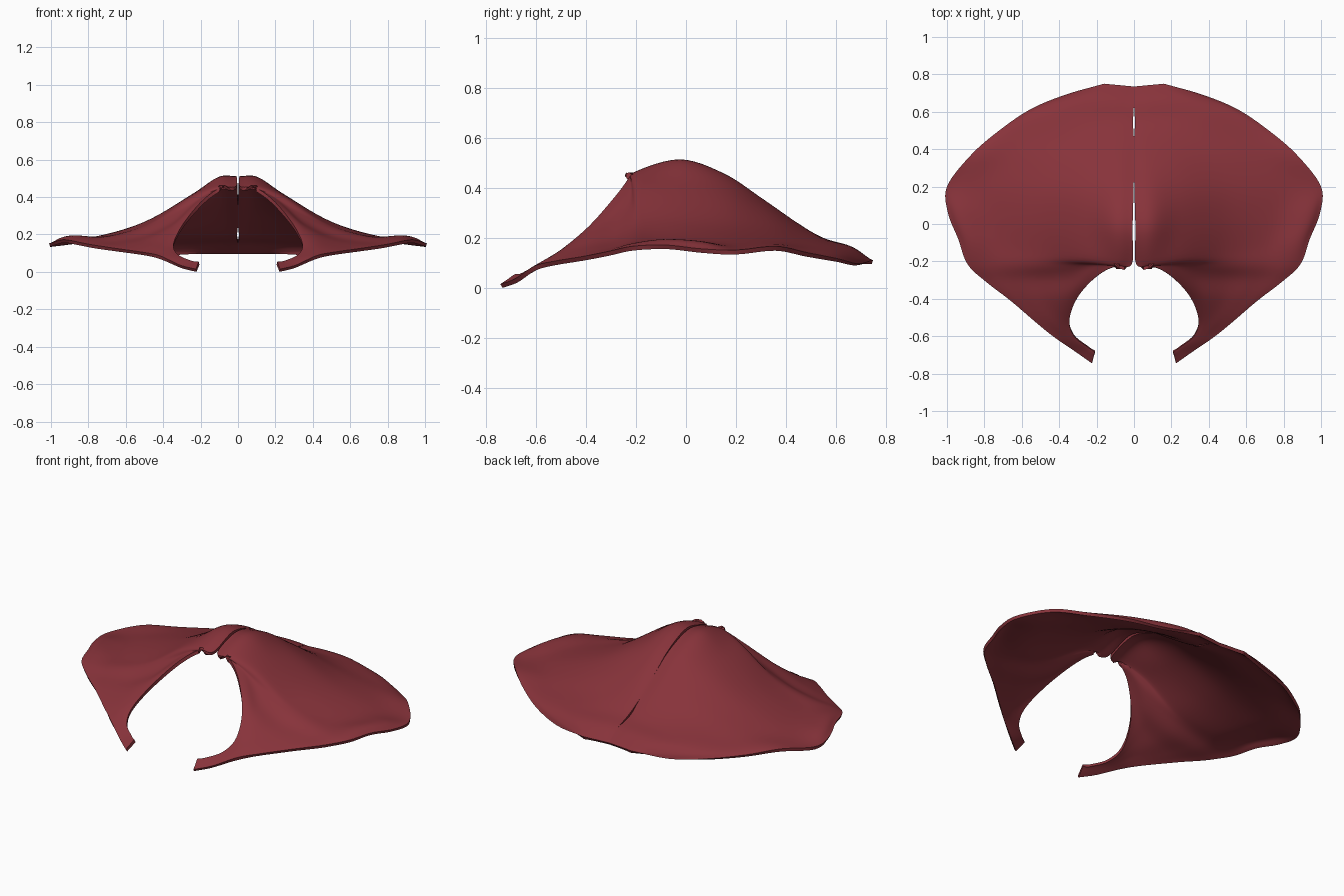
import bpy
from mathutils import Vector

cube = bpy.data.objects.get("Cube")
if cube:
    bpy.data.objects.remove(cube, do_unlink=True)

# Ribs of the left half, from the front tip round to the back:
# inner edge (neckline, then centre seam) and outer edge (hem)
RIB_ENDS = [
    ((.21, -.685, .058), (.225, -.745, .018)),
    ((.245, -.66, .062), (.31, -.685, .04)),
    ((.32, -.60, .095), (.42, -.61, .09)),
    ((.345, -.51, .15), (.52, -.53, .11)),
    ((.30, -.39, .25), (.66, -.41, .13)),
    ((.20, -.28, .375), (.79, -.31, .15)),
    ((.10, -.225, .45), (.89, -.215, .17)),
    ((.012, -.215, .46), (.94, -.08, .175)),
    ((.008, -.03, .515), (.995, .06, .16)),
    ((.003, .15, .46), (1.0, .20, .155)),
    ((0, .30, .36), (.88, .36, .17)),
    ((0, .44, .265), (.74, .485, .145)),
    ((.005, .54, .205), (.56, .61, .12)),
    ((0, .65, .17), (.37, .69, .10)),
    ((0, .735, .115), (.16, .75, .115)),
]
# Surface height along each rib at the inner stations of U
U = [0, .1, .25, .5, .75, .93, 1]
HEIGHTS = [
    (.055, .049, .038, .028, .021),
    (.061, .058, .052, .046, .042),
    (.095, .095, .094, .092, .09),
    (.149, .146, .137, .124, .114),
    (.238, .215, .175, .15, .136),
    (.335, .27, .20, .167, .155),
    (.41, .335, .24, .19, .18),
    (.465, .41, .265, .195, .198),
    (.51, .412, .27, .195, .19),
    (.455, .385, .262, .192, .165),
    (.36, .325, .245, .192, .177),
    (.265, .25, .213, .18, .16),
    (.205, .20, .188, .17, .145),
    (.17, .17, .165, .152, .125),
    (.115, .115, .115, .115, .115),
]
STEPS = 6


def spline(points):
    """Catmull-Rom curve through the points, STEPS samples per span."""
    p = [2 * points[0] - points[1]] + points + [2 * points[-1] - points[-2]]
    out = []
    for i in range(1, len(p) - 2):
        a, b, c, d = p[i - 1:i + 3]
        for k in range(STEPS):
            t = k / STEPS
            out.append(.5 * (2 * b + (c - a) * t + (2 * a - 5 * b + 4 * c - d) * t * t
                             + (3 * b - a - 3 * c + d) * t ** 3))
    return out + [points[-1]]


# Control ribs, splined across and then along
ribs = []
for (a, b), mids in zip(RIB_ENDS, HEIGHTS):
    a, b = Vector(a), Vector(b)
    rib = []
    for u, z in zip(U, (a.z, *mids, b.z)):
        q = a.lerp(b, u)
        q.z = z
        rib.append(q)
    ribs.append(spline(rib))
columns = [spline(list(col)) for col in zip(*ribs)]
for q in columns[0]:
    q.x = max(q.x, 0)

# Half shell
rows, cols = len(columns[0]), len(columns)
verts = [columns[c][r] for r in range(rows) for c in range(cols)]
faces = [(r * cols + c, r * cols + c + 1, (r + 1) * cols + c + 1, (r + 1) * cols + c)
         for r in range(rows - 1) for c in range(cols - 1)]
mesh = bpy.data.meshes.new("shoulder_cape")
mesh.from_pydata(verts, [], faces)
cape = bpy.data.objects.new("shoulder_cape", mesh)
bpy.context.collection.objects.link(cape)

# Dark red cloth
red = bpy.data.materials.new("dark_red")
red.use_nodes = True
colour = (.245, .033, .043, 1)
red.diffuse_color = colour
red.node_tree.nodes["Principled BSDF"].inputs["Base Color"].default_value = colour
mesh.materials.append(red)

# Mirror to the right half, then give the cloth thickness
mirror = cape.modifiers.new("mirror", 'MIRROR')
mirror.merge_threshold = .0005
solid = cape.modifiers.new("thickness", 'SOLIDIFY')
solid.thickness = .018
solid.offset = -1

bpy.context.view_layer.objects.active = cape
cape.select_set(True)
for name in ("mirror", "thickness"):
    bpy.ops.object.modifier_apply(modifier=name)
bpy.ops.object.shade_smooth_by_angle(angle=.8)

# Rest the cape on the ground
low = min(v.co.z for v in cape.data.vertices)
for v in cape.data.vertices:
    v.co.z -= low
